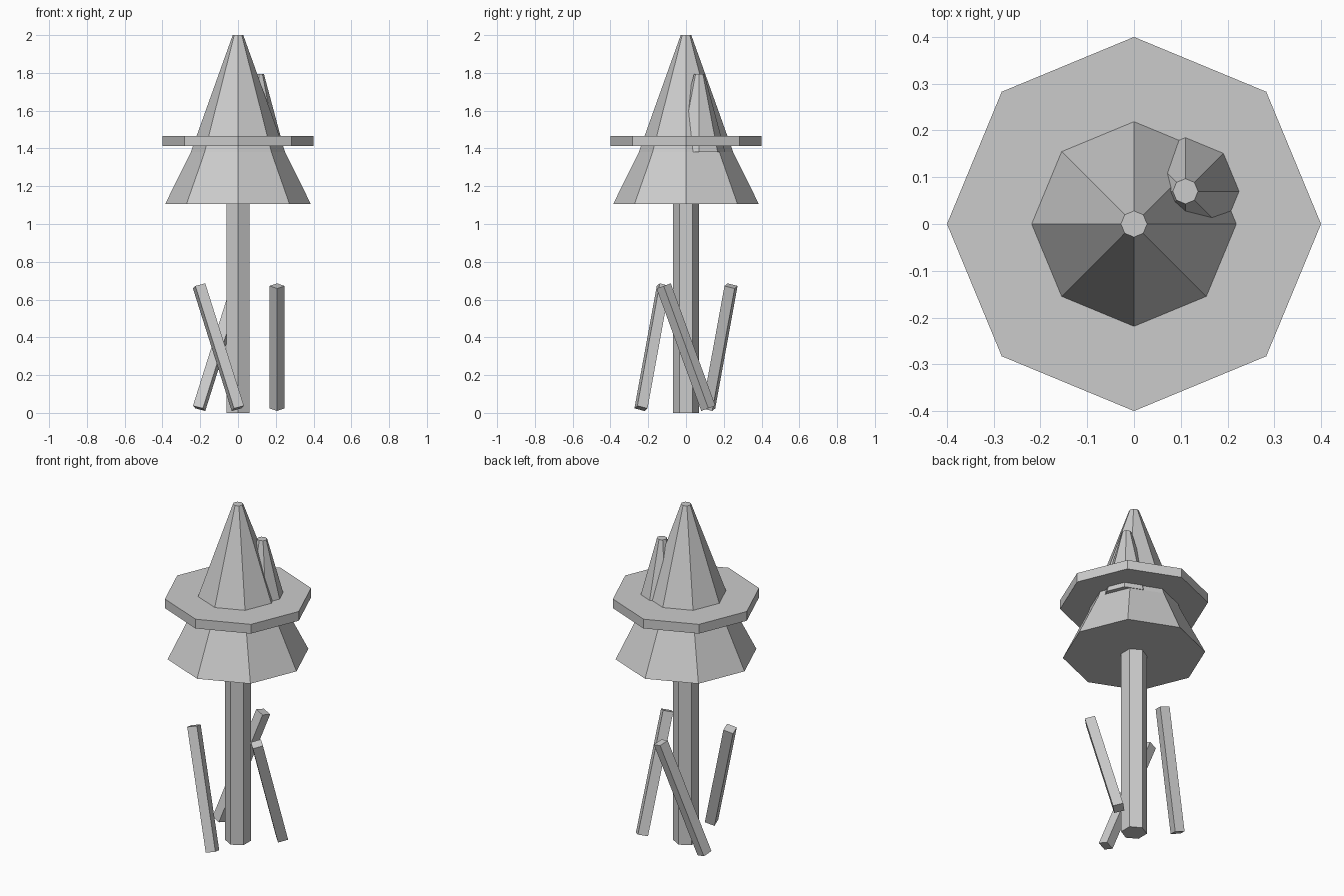
import bpy
from math import radians, cos, sin

if "Cube" in bpy.data.objects:
    bpy.data.objects.remove(bpy.data.objects["Cube"])


def frustum(name, sides, r_low, r_high, z_low, z_high, x=0, y=0):
    """Upright flat-faced tapered prism between two heights."""
    bpy.ops.mesh.primitive_cone_add(
        vertices=sides, radius1=r_low, radius2=r_high, depth=z_high - z_low,
        location=(x, y, (z_low + z_high) / 2))
    obj = bpy.context.object
    obj.name = name
    return obj


# Hexagonal pole
frustum("pole", 6, 0.07, 0.07, 0, 1.12)

# Flared lower skirt, flat brim and tall peak, all octagonal
frustum("lower_skirt", 8, 0.385, 0.25, 1.107, 1.38)
frustum("brim", 8, 0.40, 0.40, 1.412, 1.467)
frustum("main_peak", 8, 0.25, 0.028, 1.38, 2.0)

# Smaller side peak growing out of the main one
frustum("side_peak", 8, 0.138, 0.027, 1.38, 1.795, 0.11, 0.07)

# Three leaning square stakes arranged around the pole
for i in range(3):
    a = radians(120 * i)
    stake = frustum(f"stake_{i + 1}", 4, 0.04, 0.04, 0.003, 0.693,
                    0.207 * cos(a), 0.207 * sin(a))
    stake.rotation_euler = (0.35, 0, a)
